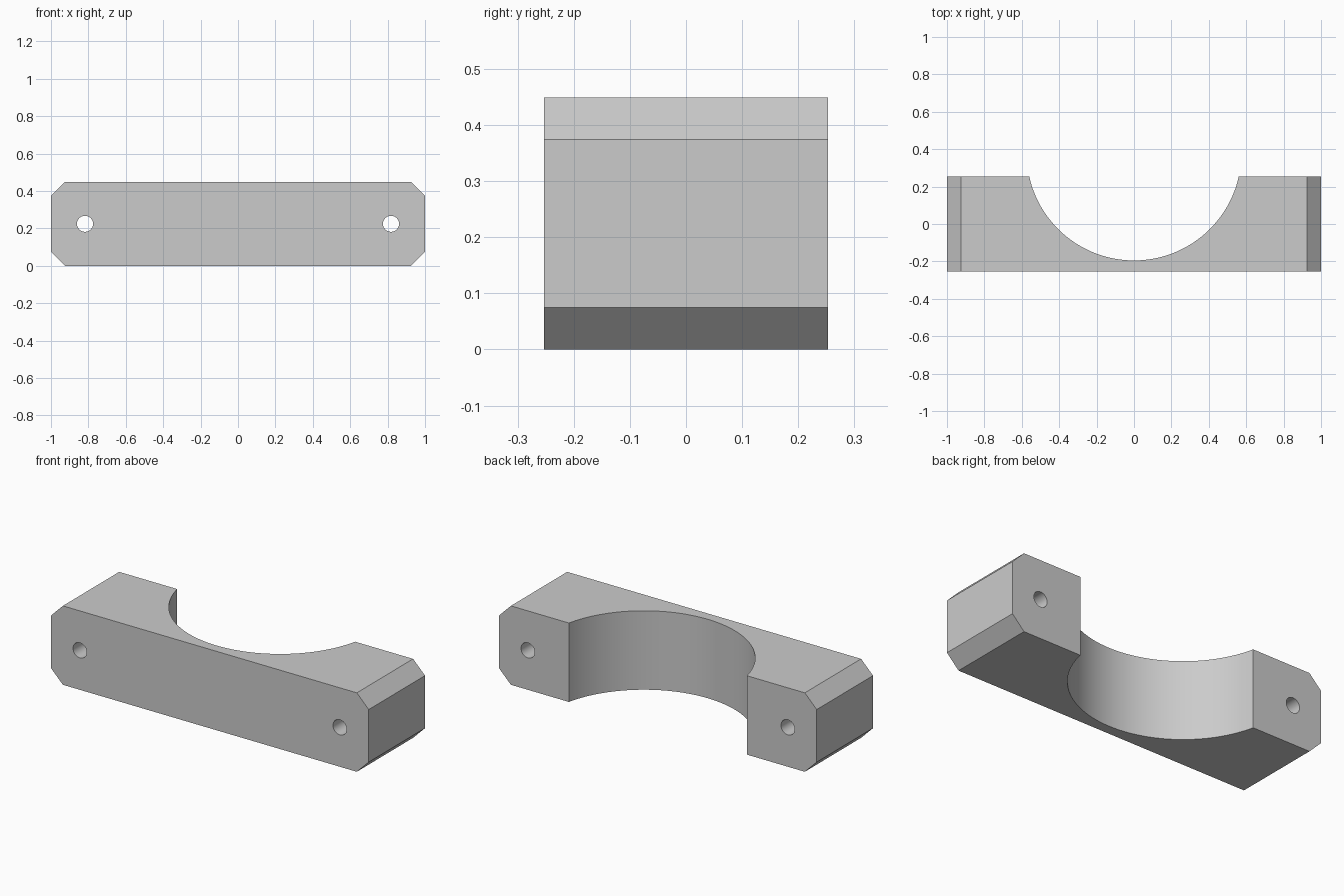
import bpy
import bmesh
import math
from mathutils import Matrix, Vector

cube = bpy.data.objects.get("Cube")
if cube:
    bpy.data.objects.remove(cube, do_unlink=True)

LENGTH, DEPTH, HEIGHT = 2.0, 0.506, 0.449
CHAMFER = 0.075
BORE_RADIUS, BORE_Y = 0.574, 0.379
HOLE_RADIUS, HOLE_X = 0.043, 0.818

grey = bpy.data.materials.new("plain grey")
grey.use_nodes = True
grey.diffuse_color = (0.6, 0.6, 0.6, 1)
grey.node_tree.nodes["Principled BSDF"].inputs["Base Color"].default_value = grey.diffuse_color


def add_object(name, bm):
    mesh = bpy.data.meshes.new(name)
    bmesh.ops.recalc_face_normals(bm, faces=bm.faces)
    bm.to_mesh(mesh)
    bm.free()
    mesh.materials.append(grey)
    obj = bpy.data.objects.new(name, mesh)
    bpy.context.collection.objects.link(obj)
    return obj


def cylinder_cutter(name, radius, depth, segments, location, tilt=0.0):
    bm = bmesh.new()
    matrix = Matrix.Translation(location) @ Matrix.Rotation(tilt, 4, "X")
    bmesh.ops.create_cone(bm, cap_ends=True, segments=segments, radius1=radius,
                          radius2=radius, depth=depth, matrix=matrix)
    obj = add_object(name, bm)
    obj.hide_render = True
    return obj


# Clamp block: a bar with its four long end corners chamfered
bm = bmesh.new()
bmesh.ops.create_cube(bm, size=1, matrix=Matrix.Translation((0, 0, HEIGHT / 2))
                      @ Matrix.Diagonal((LENGTH, DEPTH, HEIGHT, 1)))
corners = [e for e in bm.edges
           if abs((e.verts[0].co - e.verts[1].co).normalized().dot(Vector((0, 1, 0)))) > 0.9]
bmesh.ops.bevel(bm, geom=corners, offset=CHAMFER, segments=1, affect="EDGES")
block = add_object("clamp_block", bm)

# Half-round saddle and the two bolt holes
cutters = [cylinder_cutter("saddle_cutter", BORE_RADIUS, HEIGHT * 2, 128,
                           (0, BORE_Y, HEIGHT / 2))]
for side, name in ((1, "left"), (-1, "right")):
    cutters.append(cylinder_cutter(name + "_bolt_hole_cutter", HOLE_RADIUS, DEPTH * 2, 48,
                                   (side * HOLE_X, 0, HEIGHT / 2), math.pi / 2))
for cutter in cutters:
    mod = block.modifiers.new(cutter.name, "BOOLEAN")
    mod.operation = "DIFFERENCE"
    mod.solver = "EXACT"
    mod.object = cutter

# Bake the cuts, then drop the cutters
bpy.context.view_layer.update()
graph = bpy.context.evaluated_depsgraph_get()
finished = bpy.data.meshes.new_from_object(block.evaluated_get(graph))
block.modifiers.clear()
block.data = finished
for cutter in cutters:
    bpy.data.objects.remove(cutter, do_unlink=True)

# Smooth curved walls, sharp edges elsewhere
bpy.ops.object.select_all(action="DESELECT")
block.select_set(True)
bpy.context.view_layer.objects.active = block
bpy.ops.object.shade_smooth_by_angle(angle=math.radians(30))
